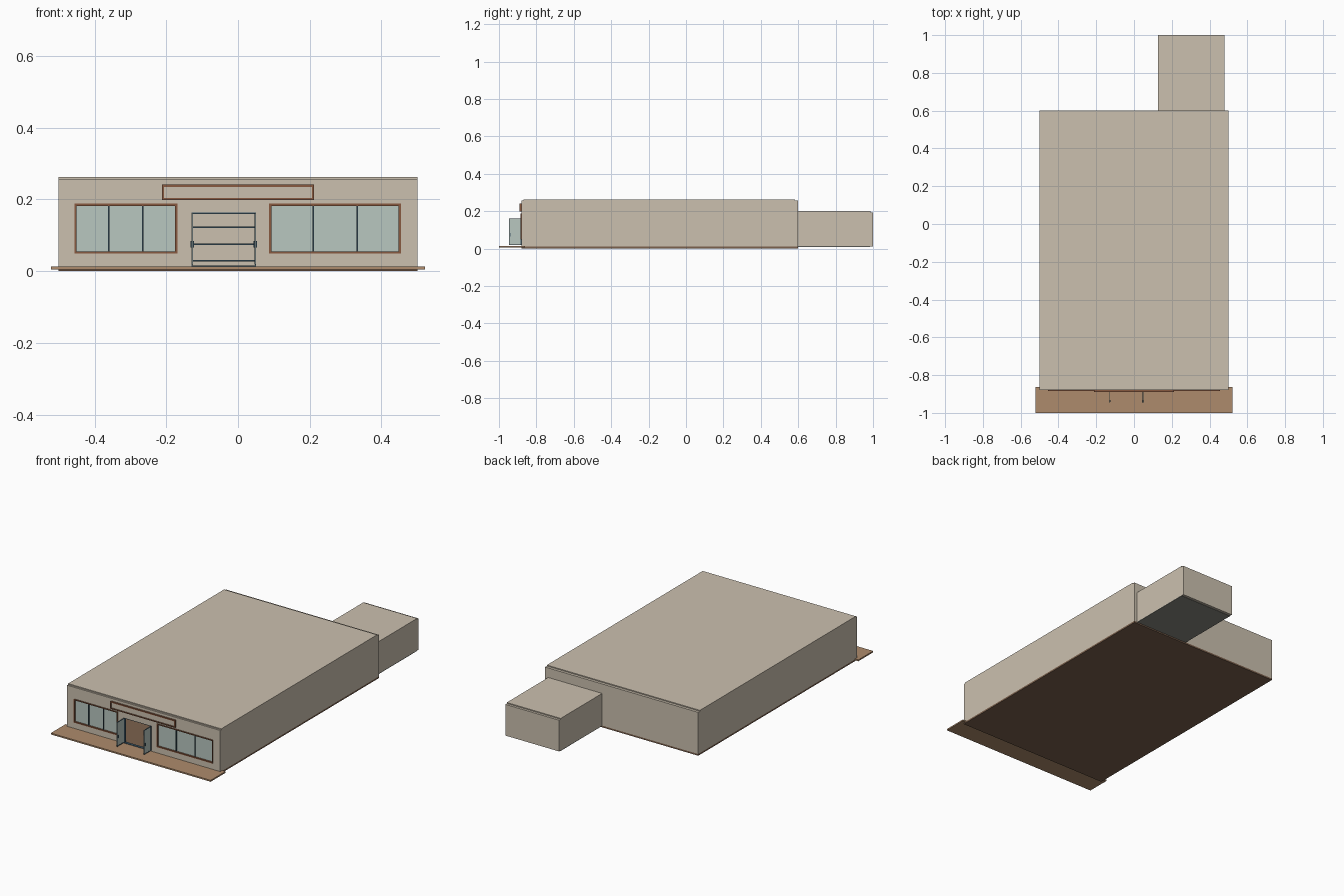
import bpy, bmesh

if "Cube" in bpy.data.objects:
    bpy.data.objects.remove(bpy.data.objects["Cube"])


def material(name, rgb):
    m = bpy.data.materials.new(name)
    m.diffuse_color = (*rgb, 1)
    m.use_nodes = True
    m.node_tree.nodes["Principled BSDF"].inputs["Base Color"].default_value = m.diffuse_color
    return m


WALL = material("plaster", (0.60, 0.53, 0.43))
WOOD = material("pavement_wood", (0.42, 0.26, 0.15))
FLOOR = material("dark_wood", (0.20, 0.12, 0.075))
TRIM = material("trim_wood", (0.25, 0.10, 0.05))
GLASS = material("glass", (0.48, 0.57, 0.53))
METAL = material("blue_metal", (0.05, 0.10, 0.14))
CONCRETE = material("concrete", (0.25, 0.25, 0.22))


def boxes(name, mat, *ranges):
    """One object made of boxes, each given as x0, x1, y0, y1, z0, z1."""
    bm = bmesh.new()
    for x0, x1, y0, y1, z0, z1 in ranges:
        verts = bmesh.ops.create_cube(bm, size=1)["verts"]
        for v in verts:
            v.co.x = x1 if v.co.x > 0 else x0
            v.co.y = y1 if v.co.y > 0 else y0
            v.co.z = z1 if v.co.z > 0 else z0
    mesh = bpy.data.meshes.new(name)
    bm.to_mesh(mesh)
    bm.free()
    mesh.materials.append(mat)
    obj = bpy.data.objects.new(name, mesh)
    bpy.context.collection.objects.link(obj)
    return obj


def frame(name, mat, x0, x1, z0, z1, y0, y1, w):
    """Rectangular border facing the front."""
    return boxes(name, mat,
                 (x0, x0 + w, y0, y1, z0, z1), (x1 - w, x1, y0, y1, z0, z1),
                 (x0 + w, x1 - w, y0, y1, z0, z0 + w),
                 (x0 + w, x1 - w, y0, y1, z1 - w, z1))


F, B, T = -0.88, 0.60, 0.016          # facade, back wall, wall thickness
BASE, TOP, ROOF = 0.010, 0.256, 0.262
FI = F + T
DOOR = (-0.13, 0.05, 0.163)
WINDOWS = {"left": (-0.455, -0.17, (-0.36, -0.265)),
           "right": (0.088, 0.453, (0.21, 0.333))}
WZ0, WZ1 = 0.05, 0.187

# Floor slab and front pavement
boxes("floor_slab", FLOOR, (-0.5, 0.5, F, B, 0, BASE))
boxes("front_pavement", WOOD, (-0.522, 0.522, -1, -0.862, 0.005, 0.0135))

# Facade assembled around the door and window openings
pieces = [(-0.5, -0.455, F, FI, BASE, TOP), (-0.17, DOOR[0], F, FI, BASE, TOP),
          (DOOR[0], DOOR[1], F, FI, DOOR[2], TOP),
          (DOOR[1], 0.088, F, FI, BASE, TOP), (0.453, 0.5, F, FI, BASE, TOP)]
for x0, x1, _ in WINDOWS.values():
    pieces += [(x0, x1, F, FI, BASE, WZ0), (x0, x1, F, FI, WZ1, TOP)]
boxes("front_wall", WALL, *pieces)

# Side, back and dividing walls, then the inset roof
boxes("side_walls", WALL, (-0.5, -0.5 + T, FI, B - T, BASE, TOP),
      (0.5 - T, 0.5, FI, B - T, BASE, TOP))
boxes("back_wall", WALL, (-0.5, 0.5, B - T, B, BASE, TOP))
boxes("dividing_wall", WALL, (-0.484, 0.484, -0.14, -0.125, BASE, TOP))
boxes("roof", WALL, (-0.5, 0.5, F + 0.01, B - T, TOP - 0.006, ROOF))

# Rear storage annex
boxes("annex_floor", CONCRETE, (0.128, 0.48, B, 0.985, 0.008, 0.013))
boxes("annex_walls", WALL, (0.128, 0.143, B, 0.985, 0.01, 0.194),
      (0.465, 0.48, B, 0.985, 0.01, 0.194), (0.128, 0.48, 0.985, 1, 0.01, 0.194))
boxes("annex_roof", WALL, (0.128, 0.48, B, 0.986, 0.190, 0.200))

# Shop windows: glass, trim and mullions
for side, (x0, x1, bars) in WINDOWS.items():
    boxes(side + "_window_glass", GLASS, (x0, x1, F + 0.006, F + 0.009, WZ0, WZ1))
    frame(side + "_window_trim", TRIM, x0 - 0.001, x1 + 0.001, WZ0 - 0.001,
          WZ1 + 0.001, F - 0.004, F + 0.012, 0.006)
    boxes(side + "_window_mullions", METAL,
          *[(x - 0.002, x + 0.002, F, F + 0.012, WZ0 + 0.004, WZ1 - 0.004)
            for x in bars])

# Door jambs and threshold
boxes("door_frame", METAL, (DOOR[0], DOOR[0] + 0.003, F, FI, BASE, DOOR[2]),
      (DOOR[1] - 0.003, DOOR[1], F, FI, BASE, DOOR[2]),
      (DOOR[0], DOOR[1], F, FI, DOOR[2] - 0.003, DOOR[2]),
      (DOOR[0], DOOR[1], F, FI, BASE, 0.016))

# Two glass doors standing open at right angles to the facade
for side, x, inward in (("left", DOOR[0] + 0.002, 1), ("right", DOOR[1] - 0.002, -1)):
    y0, z0, z1, w, h = -0.947, 0.018, 0.162, 0.004, 0.002
    boxes(side + "_door_glass", GLASS, (x - 0.001, x + 0.001, y0, F, z0, z1))
    boxes(side + "_door_rails", METAL,
          (x - h, x + h, y0, y0 + w, z0, z1), (x - h, x + h, F - w, F, z0, z1),
          (x - h, x + h, y0, F, z0, z0 + w), (x - h, x + h, y0, F, z1 - w, z1))
    for s in (-1, 1):
        a, b = sorted((x + s * h, x + s * 0.005))
        boxes(side + "_door_handle", METAL, (a, b, y0 + 0.008, y0 + 0.012, 0.066, 0.084))

# Blank sign board with a wooden border
boxes("sign_board", WALL, (-0.207, 0.207, F - 0.006, F, 0.203, 0.237))
frame("sign_border", TRIM, -0.212, 0.212, 0.198, 0.241, F - 0.01, F, 0.006)

# Shelving seen through the open doorway
boxes("shelf_boards", METAL, *[(-0.2, 0.2, -0.20, -0.14, z - 0.002, z + 0.002)
                               for z in (0.029, 0.075, 0.122)])
boxes("shelf_posts", METAL, *[(x - 0.003, x + 0.003, -0.20, -0.14, BASE, 0.124)
                              for x in (-0.2, 0.2)])
